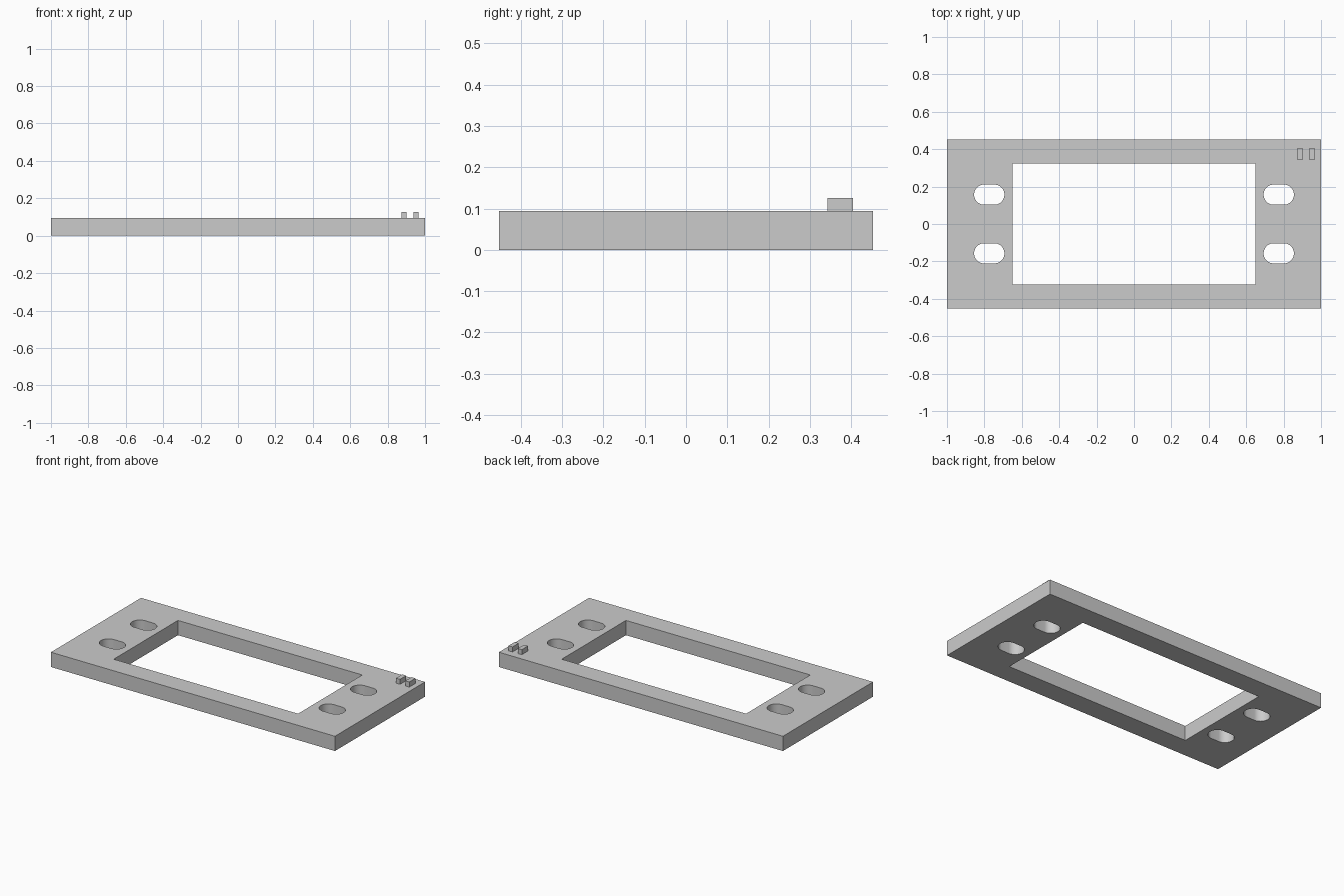
import bpy
import bmesh
from math import cos, sin, pi

WIDTH, DEPTH, THICK = 2.0, 0.906, 0.094
WINDOW = (1.298, 0.646)
SLOT_X, SLOT_Y = 0.774, 0.157
SLOT_R, SLOT_HALF = 0.054, 0.027
ARC_STEPS = 24

default = bpy.data.objects.get("Cube")
if default:
    bpy.data.objects.remove(default, do_unlink=True)

grey = bpy.data.materials.new("plain grey")
grey.use_nodes = True
colour = (0.6, 0.6, 0.6, 1)
grey.diffuse_color = colour
grey.node_tree.nodes["Principled BSDF"].inputs["Base Color"].default_value = colour


def prism(name, outline, z0, z1):
    """Extrude a counter-clockwise outline from z0 to z1."""
    bm = bmesh.new()
    base = bm.faces.new([bm.verts.new((x, y, z0)) for x, y in outline])
    top = bmesh.ops.extrude_face_region(bm, geom=[base])["geom"]
    verts = [v for v in top if isinstance(v, bmesh.types.BMVert)]
    bmesh.ops.translate(bm, vec=(0, 0, z1 - z0), verts=verts)
    bmesh.ops.recalc_face_normals(bm, faces=bm.faces)
    mesh = bpy.data.meshes.new(name)
    bm.to_mesh(mesh)
    bm.free()
    mesh.materials.append(grey)
    obj = bpy.data.objects.new(name, mesh)
    bpy.context.collection.objects.link(obj)
    return obj


def rectangle(cx, cy, w, d):
    return [(cx + sx * w / 2, cy + sy * d / 2)
            for sx, sy in ((-1, -1), (1, -1), (1, 1), (-1, 1))]


def stadium(cx, cy):
    points = []
    for side in (1, -1):
        for i in range(ARC_STEPS + 1):
            a = -pi / 2 + pi * i / ARC_STEPS
            points.append((cx + side * (SLOT_HALF + SLOT_R * cos(a)),
                           cy + side * SLOT_R * sin(a)))
    return points


# Frame plate
plate = prism("frame_plate", rectangle(0, 0, WIDTH, DEPTH), 0, THICK)

# Cutters for the central window and the four mounting slots
outlines = {"window_cutter": rectangle(0, 0, *WINDOW)}
for sx, side in ((-1, "right"), (1, "left")):
    for sy, end in ((-1, "front"), (1, "back")):
        outlines[f"{end}_{side}_slot_cutter"] = stadium(sx * SLOT_X, sy * SLOT_Y)

for name, outline in outlines.items():
    cutter = prism(name, outline, -0.1, THICK + 0.1)
    cutter.hide_render = True
    cutter.hide_set(True)
    cut = plate.modifiers.new(name, "BOOLEAN")
    cut.operation = "DIFFERENCE"
    cut.solver = "EXACT"
    cut.object = cutter

# Apply the cuts, then remove the cutters
bpy.context.view_layer.objects.active = plate
plate.select_set(True)
for name in outlines:
    bpy.ops.object.modifier_apply(modifier=name)
    bpy.data.objects.remove(bpy.data.objects[name], do_unlink=True)
bpy.ops.object.shade_smooth_by_angle(angle=pi / 6)

# Two small raised tabs on the back left corner
for name, x in (("inner_tab", 0.887), ("outer_tab", 0.952)):
    prism(name, rectangle(x, 0.374, 0.028, 0.062), THICK, 0.126)
